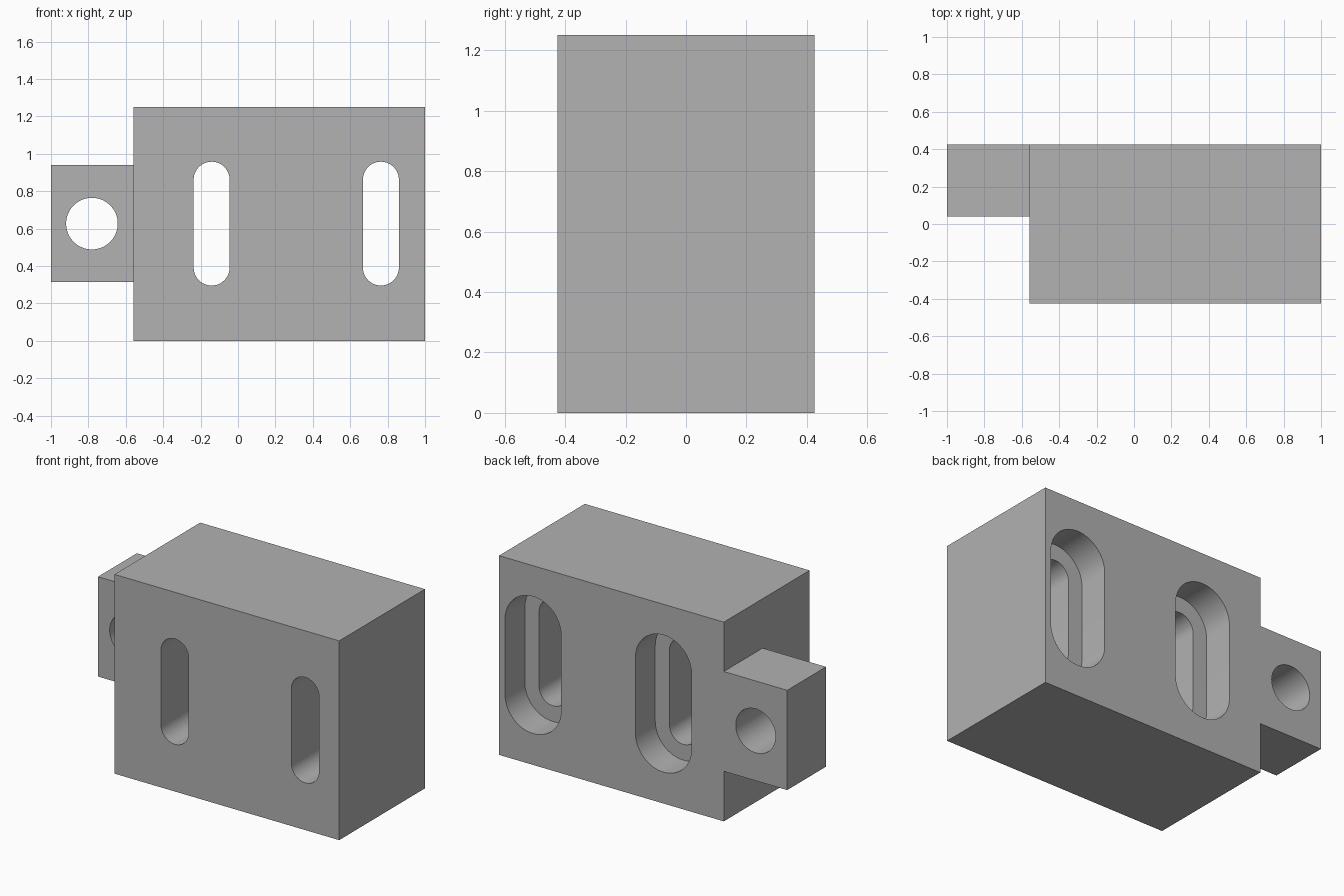
import bpy
import bmesh
import math

cube = bpy.data.objects.get("Cube")
if cube:
    bpy.data.objects.remove(cube, do_unlink=True)

grey = bpy.data.materials.new("neutral grey")
grey.use_nodes = True
colour = (0.445, 0.445, 0.445, 1)
grey.diffuse_color = colour
grey.node_tree.nodes["Principled BSDF"].inputs["Base Color"].default_value = colour

BACK = 0.425
MID_Z = 0.627
OVERSHOOT = 0.1


def prism(name, outline, y0, y1):
    """Extrude a closed (x, z) outline from y0 to y1."""
    bm = bmesh.new()
    face = bm.faces.new([bm.verts.new((x, y0, z)) for x, z in outline])
    ext = bmesh.ops.extrude_face_region(bm, geom=[face])
    verts = [v for v in ext["geom"] if isinstance(v, bmesh.types.BMVert)]
    bmesh.ops.translate(bm, verts=verts, vec=(0, y1 - y0, 0))
    bmesh.ops.recalc_face_normals(bm, faces=bm.faces)
    mesh = bpy.data.meshes.new(name)
    bm.to_mesh(mesh)
    bm.free()
    mesh.materials.append(grey)
    obj = bpy.data.objects.new(name, mesh)
    bpy.context.collection.objects.link(obj)
    return obj


def box(x0, x1, z0, z1):
    return [(x0, z0), (x1, z0), (x1, z1), (x0, z1)]


def slot(cx, radius, half_run, steps=32):
    """Rounded upright slot; a zero half_run gives a circle."""
    points = []
    for start, cz in ((0, MID_Z + half_run), (math.pi, MID_Z - half_run)):
        count = steps + 1 if half_run else steps
        for i in range(count):
            a = start + math.pi * i / steps
            points.append((cx + radius * math.cos(a), cz + radius * math.sin(a)))
    return points


def combine(target, tool, operation):
    """Apply a boolean and discard the tool object."""
    mod = target.modifiers.new(operation.title(), "BOOLEAN")
    mod.operation = operation
    mod.solver = "EXACT"
    mod.object = tool
    bpy.context.view_layer.objects.active = target
    bpy.ops.object.modifier_apply(modifier=mod.name)
    bpy.data.objects.remove(tool, do_unlink=True)


# Main block with the side lug flush to its back
body = prism("mounting_block", box(-0.56, 1, 0, 1.25), -BACK, BACK)
lug = prism("side_lug", box(-1, -0.56, 0.314, 0.94), 0.04, BACK)
combine(body, lug, "UNION")

# Through slots, each with a wider recess at the back
for cx in (-0.141, 0.764):
    cutter = prism("through_slot", slot(cx, 0.096, 0.235),
                   -BACK - OVERSHOOT, BACK + OVERSHOOT)
    combine(body, cutter, "DIFFERENCE")
    cutter = prism("slot_recess", slot(cx, 0.195, 0.235),
                   BACK - 0.197, BACK + OVERSHOOT)
    combine(body, cutter, "DIFFERENCE")

# Round hole through the lug
cutter = prism("lug_hole", slot(-0.781, 0.138, 0), -OVERSHOOT, BACK + OVERSHOOT)
combine(body, cutter, "DIFFERENCE")

# Smooth the curved walls, keep the flat edges sharp
bpy.ops.object.select_all(action="DESELECT")
body.select_set(True)
bpy.context.view_layer.objects.active = body
bpy.ops.object.shade_smooth_by_angle(angle=math.radians(30))
